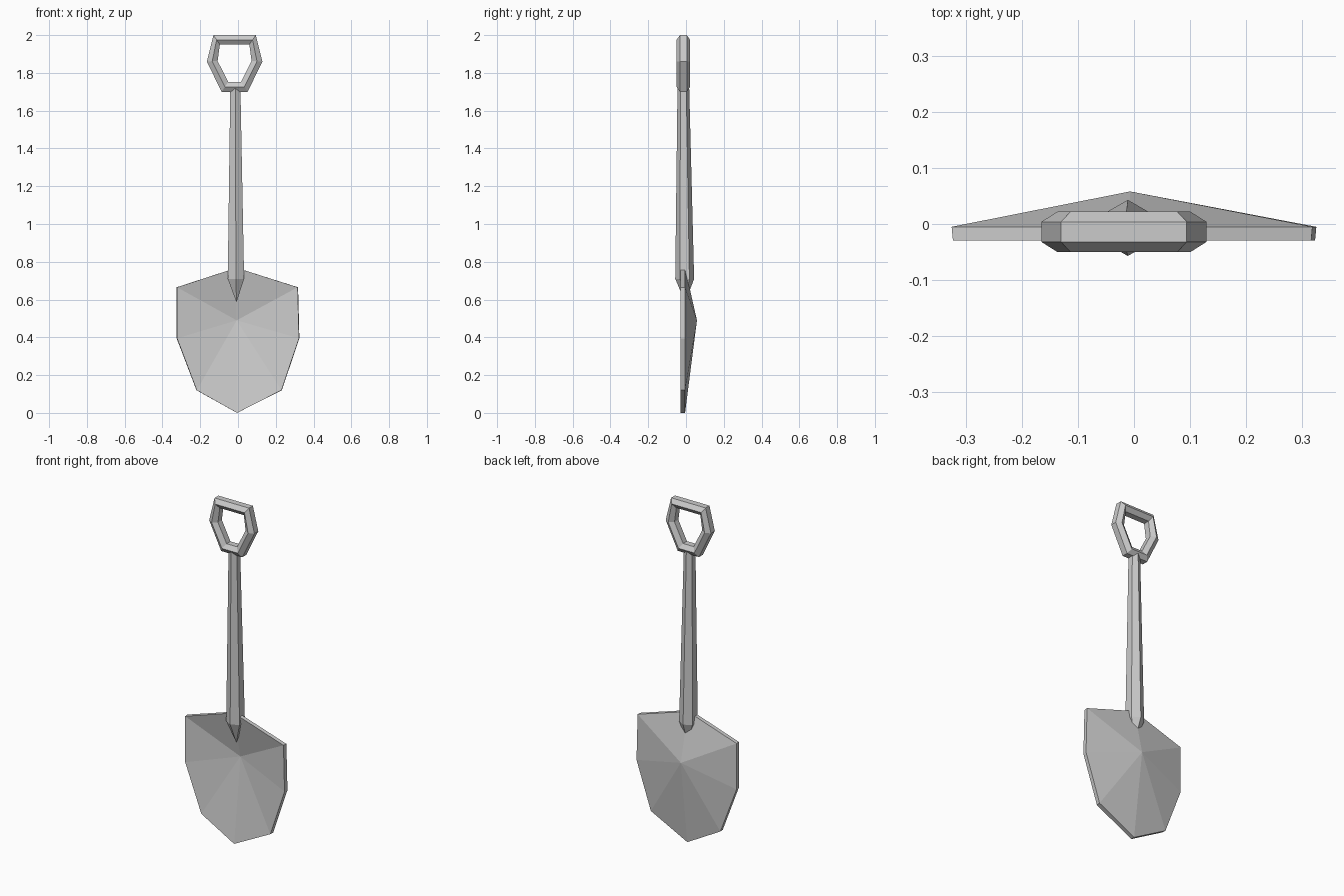
import bpy, bmesh, math

if "Cube" in bpy.data.objects:
    bpy.data.objects.remove(bpy.data.objects["Cube"])

def make(name, build):
    bm = bmesh.new()
    build(bm)
    bmesh.ops.recalc_face_normals(bm, faces=bm.faces)
    mesh = bpy.data.meshes.new(name)
    bm.to_mesh(mesh)
    bm.free()
    obj = bpy.data.objects.new(name, mesh)
    bpy.context.collection.objects.link(obj)
    return obj

def bridge(bm, a, b):
    n = len(a)
    for i in range(n):
        bm.faces.new((a[i], a[(i + 1) % n], b[(i + 1) % n], b[i]))

# Blade: dished eight-sided plate, front and back fans joined by a rim
RIM = [(-0.005, 0), (0.232, 0.12), (0.325, 0.395), (0.318, 0.665),
       (-0.008, 0.768), (-0.325, 0.665), (-0.325, 0.395), (-0.22, 0.12)]

def blade(bm):
    rims = []
    for y, apex_y, s in ((-0.029, 0.032, 0.993), (-0.005, 0.058, 1.0)):
        ring = [bm.verts.new((x * s, y, z)) for x, z in RIM]
        apex = bm.verts.new((-0.007, apex_y, 0.49))
        for i in range(len(ring)):
            bm.faces.new((ring[i], ring[(i + 1) % len(ring)], apex))
        rims.append(ring)
    bridge(bm, *rims)

# Shaft: tapered hexagonal pole ending in a point inside the dish
def shaft(bm):
    rings = []
    for x, y, z, r in ((-0.014, -0.014, 1.72, 0.031), (-0.011, -0.007, 0.71, 0.05)):
        rings.append([bm.verts.new((x + r * math.sin(k * math.pi / 3),
                                    y + r * math.cos(k * math.pi / 3), z))
                      for k in range(6)])
    bm.faces.new(rings[0])
    bridge(bm, *rings)
    tip = bm.verts.new((-0.008, -0.004, 0.585))
    for k in range(6):
        bm.faces.new((rings[1][k], rings[1][(k + 1) % 6], tip))

# Grip: hexagonal section swept round a six-cornered loop
# Each corner: outer half-width, outer z, inner half-width, inner z
CORNERS = [(0.112, 2.0, 0.078, 1.95), (0.147, 1.86, 0.09, 1.863),
           (0.069, 1.70, 0.034, 1.752)]
SECTION = [(0, -0.032), (0, 0.004), (0.5, 0.022),
           (1, 0.004), (1, -0.032), (0.5, -0.05)]

def grip(bm):
    loop = [(1, c) for c in CORNERS] + [(-1, c) for c in reversed(CORNERS)]
    rings = [[bm.verts.new((-0.018 + side * (xo + (xi - xo) * t), y, zo + (zi - zo) * t))
              for t, y in SECTION] for side, (xo, zo, xi, zi) in loop]
    for i in range(6):
        bridge(bm, rings[i], rings[(i + 1) % 6])

make("blade", blade)
make("shaft", shaft)
make("grip_handle", grip)
